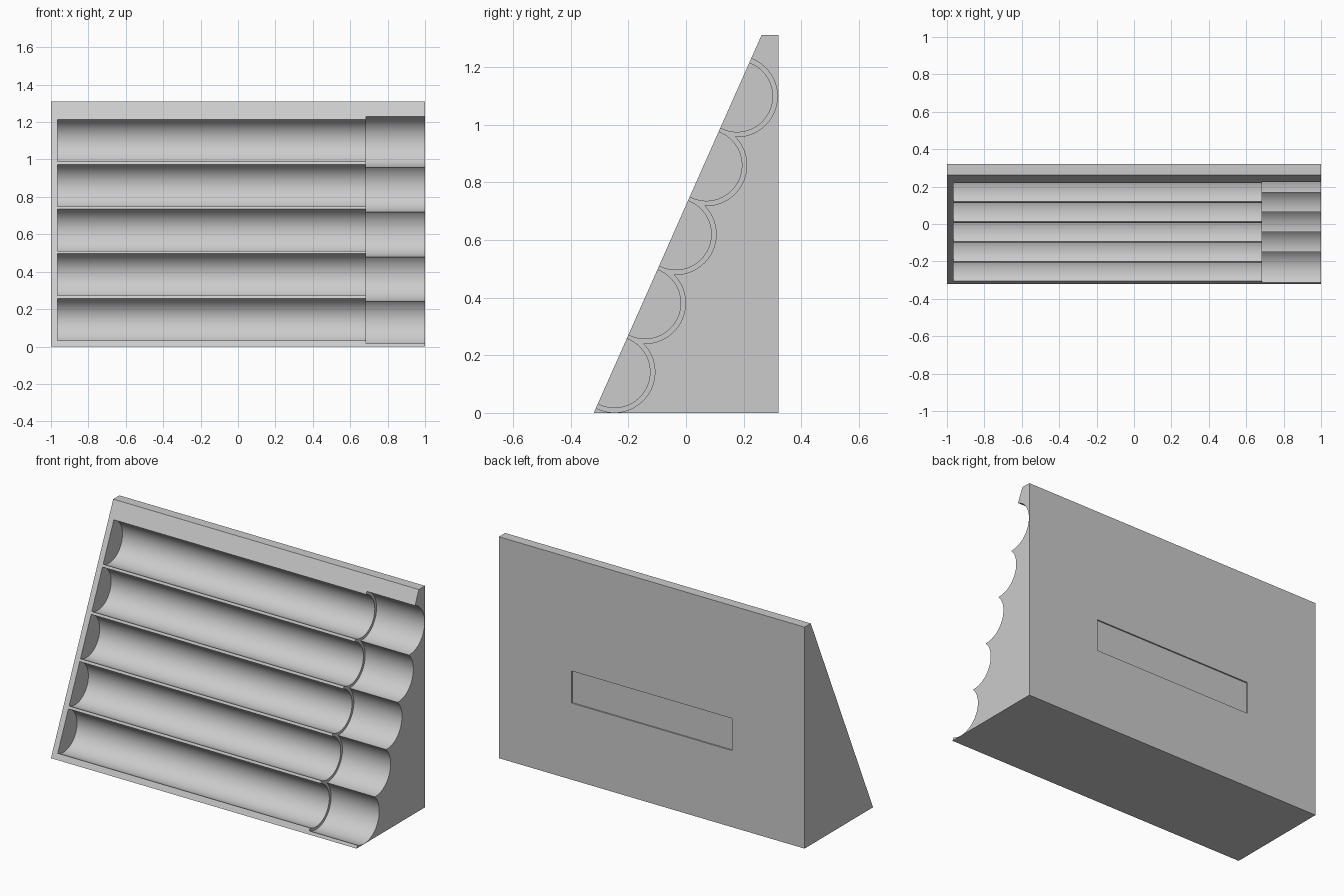
import bpy
import bmesh
from math import pi
from mathutils import Matrix, Vector

if "Cube" in bpy.data.objects:
    bpy.data.objects.remove(bpy.data.objects["Cube"], do_unlink=True)

grey = bpy.data.materials.new("light grey")
grey.use_nodes = True
grey.diffuse_color = (0.6, 0.6, 0.6, 1)
grey.node_tree.nodes["Principled BSDF"].inputs["Base Color"].default_value = (0.6, 0.6, 0.6, 1)


def add_object(name, bm):
    bmesh.ops.recalc_face_normals(bm, faces=bm.faces)
    mesh = bpy.data.meshes.new(name)
    bm.to_mesh(mesh)
    bm.free()
    mesh.materials.append(grey)
    obj = bpy.data.objects.new(name, mesh)
    bpy.context.collection.objects.link(obj)
    return obj


def wedge(name, profile, x0, x1):
    """Extrude a (y, z) profile along x."""
    bm = bmesh.new()
    face = bm.faces.new([bm.verts.new((x0, y, z)) for y, z in profile])
    ext = bmesh.ops.extrude_face_region(bm, geom=[face])
    moved = [v for v in ext["geom"] if isinstance(v, bmesh.types.BMVert)]
    bmesh.ops.translate(bm, verts=moved, vec=(x1 - x0, 0, 0))
    return add_object(name, bm)


def rod(name, radius, x0, x1, y, z):
    """Cylinder lying along x."""
    bm = bmesh.new()
    place = Matrix.Translation(((x0 + x1) / 2, y, z)) @ Matrix.Rotation(pi / 2, 4, "Y")
    bmesh.ops.create_cone(bm, cap_ends=True, segments=96, radius1=radius,
                          radius2=radius, depth=x1 - x0, matrix=place)
    return add_object(name, bm)


def cut(target, cutter):
    cutter.hide_render = True
    mod = target.modifiers.new("cut", "BOOLEAN")
    mod.operation = "DIFFERENCE"
    mod.solver = "EXACT"
    mod.object = cutter
    bpy.ops.object.select_all(action="DESELECT")
    target.select_set(True)
    bpy.context.view_layer.objects.active = target
    bpy.ops.object.modifier_apply(modifier=mod.name)
    bpy.data.objects.remove(cutter, do_unlink=True)


# Sloped block
rack = wedge("sloped_rack", [(-0.32, 0), (0.32, 0), (0.32, 1.31), (0.262, 1.31)], -1, 1)

# Five stepped grooves, narrow along the body and wider at the open end
first = Vector((-0.248, 0.1416))
step = Vector((0.1062, 0.239))
for i in range(5):
    y, z = first + step * i
    cut(rack, rod("narrow_groove_cutter", 0.1232, -0.966, 0.75, y, z))
    cut(rack, rod("wide_groove_cutter", 0.14, 0.685, 1.1, y, z))

# Shallow label recess in the back
cut(rack, wedge("recess_cutter", [(0.312, 0.453), (0.4, 0.453), (0.4, 0.643), (0.312, 0.643)],
                -0.525, 0.525))

bpy.ops.object.shade_smooth_by_angle(angle=pi / 8)
